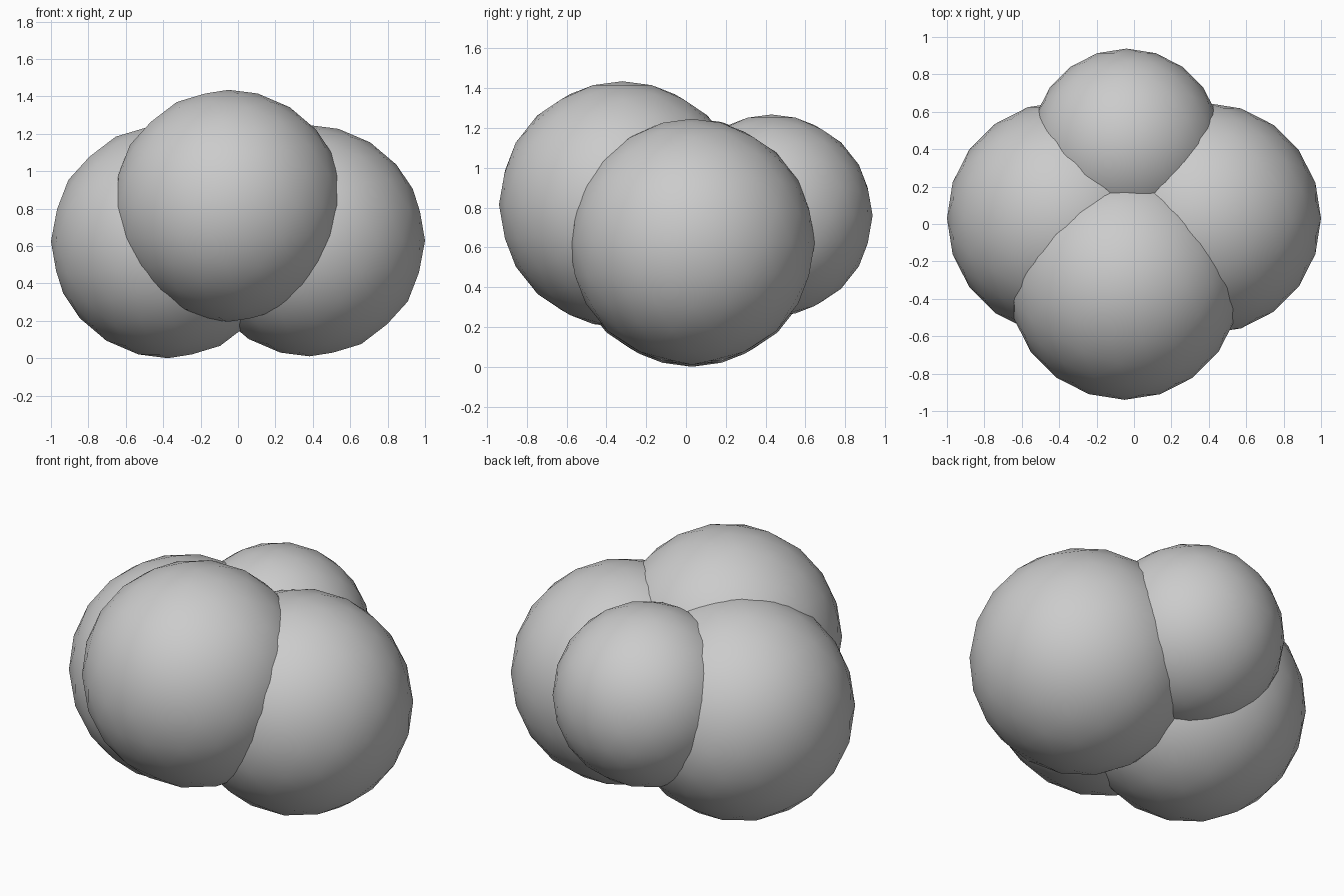
import bpy

if "Cube" in bpy.data.objects:
    bpy.data.objects.remove(bpy.data.objects["Cube"])

# Cluster of four overlapping smooth balls: name, centre, radius
balls = [
    ("left_ball", (-0.375, 0.03, 0.625), 0.625),
    ("right_ball", (0.382, 0.03, 0.628), 0.618),
    ("front_ball", (-0.05, -0.32, 0.815), 0.62),
    ("back_ball", (-0.04, 0.43, 0.76), 0.508),
]


def add_ball(name, centre, radius):
    bpy.ops.mesh.primitive_ico_sphere_add(subdivisions=3, radius=radius, location=centre)
    ball = bpy.context.object
    ball.name = name
    bpy.ops.object.shade_smooth()


for name, centre, radius in balls:
    add_ball(name, centre, radius)
